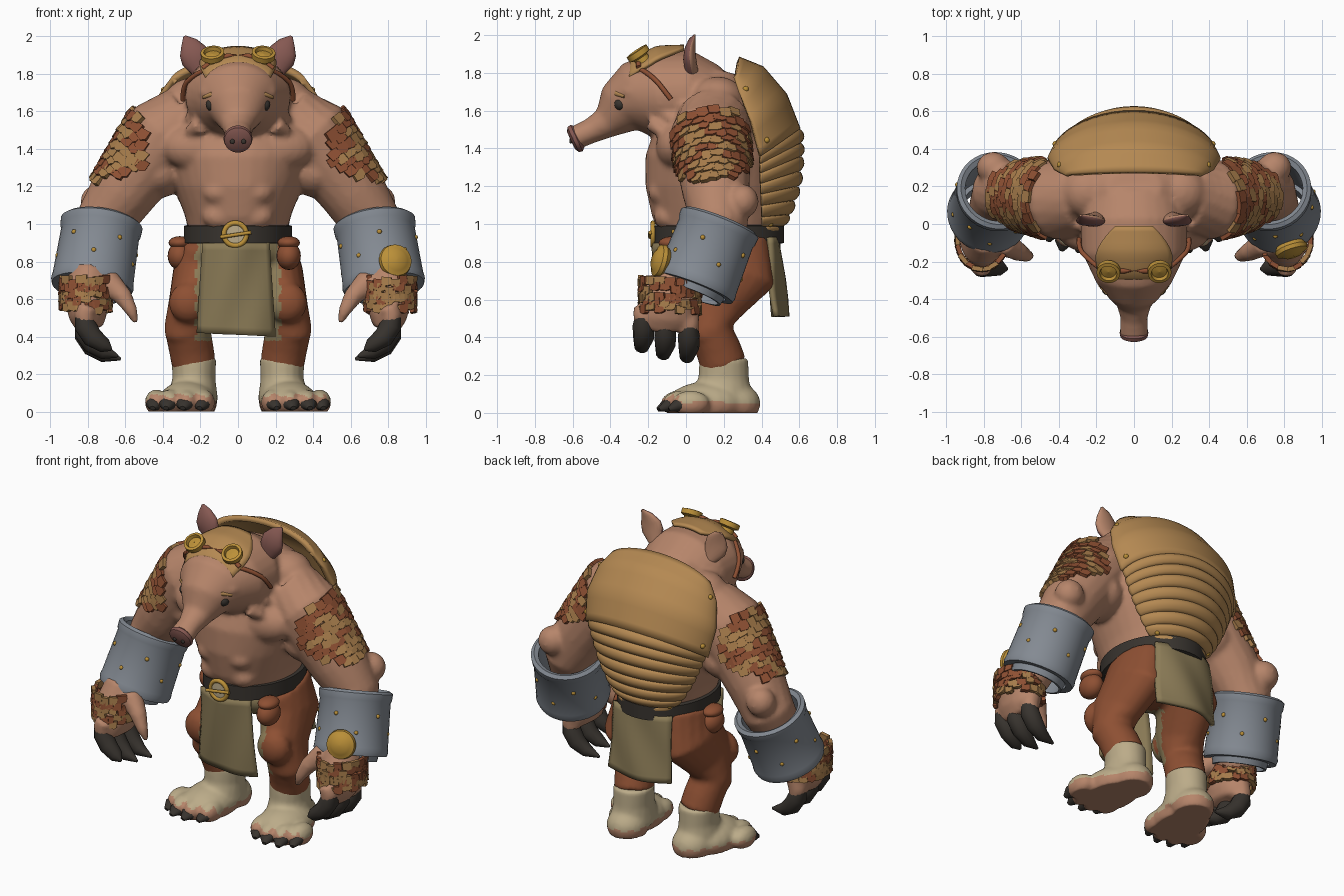
import bpy, bmesh, random
from math import sin, cos, pi
from mathutils import Vector, Matrix

random.seed(4)
if "Cube" in bpy.data.objects:
    bpy.data.objects.remove(bpy.data.objects["Cube"])

COLOURS = {
    "skin": (.47, .235, .145), "tan_leather": (.46, .25, .085), "steel": (.23, .255, .29),
    "rust_cloth": (.27, .08, .033), "olive_cloth": (.26, .2, .095), "cream_fur": (.5, .41, .25),
    "dark_claw": (.04, .034, .028), "gold": (.5, .28, .04), "pink_ear": (.24, .1, .085),
    "scale_brown": (.38, .2, .07)}
MATS = {}
for key, rgb in COLOURS.items():
    m = bpy.data.materials.new(key)
    m.use_nodes = True
    m.diffuse_color = (*rgb, 1)
    bsdf = next(n for n in m.node_tree.nodes if n.type == 'BSDF_PRINCIPLED')
    bsdf.inputs["Base Color"].default_value = (*rgb, 1)
    bsdf.inputs["Roughness"].default_value = .8
    MATS[key] = m


def make(bm, name, *cols, smooth=True):
    bmesh.ops.recalc_face_normals(bm, faces=bm.faces[:])
    me = bpy.data.meshes.new(name)
    bm.to_mesh(me)
    bm.free()
    ob = bpy.data.objects.new(name, me)
    bpy.context.collection.objects.link(ob)
    for c in cols:
        me.materials.append(MATS[c])
    if smooth:
        bpy.ops.object.select_all(action='DESELECT')
        ob.select_set(True)
        bpy.context.view_layer.objects.active = ob
        bpy.ops.object.shade_smooth_by_angle(angle=.8)
    return ob


def fuse(ob, cols, rule=None, voxel=.016, floor=False):
    """Melt overlapping forms into one soft skin, then colour it by rule."""
    mod = ob.modifiers.new("melt", 'REMESH')
    mod.mode, mod.voxel_size = 'VOXEL', voxel
    soft = ob.modifiers.new("soften", 'SMOOTH')
    soft.factor, soft.iterations = .5, 4
    dg = bpy.context.evaluated_depsgraph_get()
    me = bpy.data.meshes.new_from_object(ob.evaluated_get(dg))
    ob.modifiers.clear()
    ob.data = me
    me.materials.clear()
    for c in cols:
        me.materials.append(MATS[c])
    if floor:
        for v in me.vertices:
            v.co.z = max(v.co.z, 0)
    for p in me.polygons:
        p.use_smooth = True
        p.material_index = rule(p.center, p.normal) if rule else 0


def blob(bm, loc, size):
    mat = Matrix.Translation(loc) @ Matrix.Diagonal((*size, 1))
    bmesh.ops.create_uvsphere(bm, u_segments=20, v_segments=12, radius=1, matrix=mat)


def skin_rings(bm, rings, loop=False):
    n = len(rings[0])
    for a, b in zip(rings, rings[1:] + (rings[:1] if loop else [])):
        for i in range(n):
            bm.faces.new((a[i], a[(i + 1) % n], b[(i + 1) % n], b[i]))


def tube(bm, rows, s=1, n=18):
    """Loft ellipses along a path; rows are x, y, z, radius across, radius deep."""
    pts = [Vector((r[0] * s, r[1], r[2])) for r in rows]
    rings = []
    for i, r in enumerate(rows):
        d = (pts[min(i + 1, len(pts) - 1)] - pts[max(i - 1, 0)]).normalized()
        u = (Vector((1, 0, 0)) - d * d.x).normalized()
        w = d.cross(u)
        rings.append([bm.verts.new(pts[i] + u * r[3] * cos(k * 2 * pi / n)
                                   + w * r[-1] * sin(k * 2 * pi / n)) for k in range(n)])
    skin_rings(bm, rings)
    bm.faces.new(rings[0])
    bm.faces.new(rings[-1])


def lathe(bm, profile, mat, loop=False, n=32):
    rings = [[bm.verts.new(mat @ Vector((r * cos(k * 2 * pi / n), r * sin(k * 2 * pi / n), h)))
              for k in range(n)] for r, h in profile]
    skin_rings(bm, rings, loop)


def aim(loc, axis):
    return Matrix.Translation(loc) @ Vector(axis).to_track_quat('Z', 'Y').to_matrix().to_4x4()


def sheet(name, fn, nu, nv, col, thick):
    bm = bmesh.new()
    g = [[bm.verts.new(fn(i / nu, j / nv)) for i in range(nu + 1)] for j in range(nv + 1)]
    for a, b in zip(g, g[1:]):
        for i in range(nu):
            bm.faces.new((a[i], a[i + 1], b[i + 1], b[i]))
    mod = make(bm, name, col).modifiers.new("thickness", 'SOLIDIFY')
    mod.thickness, mod.offset = thick, 0


def lerp_rows(rows, t):
    f = min(max(t, 0), .9999) * (len(rows) - 1)
    i = int(f)
    return [a + (b - a) * (f - i) for a, b in zip(rows[i], rows[i + 1])]


# Head shape: y, z, half width, half height
HEAD = [(-.6, 1.45, .078, .062), (-.5, 1.495, .072, .067), (-.42, 1.535, .095, .085), (-.35, 1.61, .155, .145),
        (-.27, 1.66, .22, .2), (-.15, 1.68, .28, .235), (0, 1.68, .285, .24), (.13, 1.64, .25, .2)]


def head_pt(y, a, off=0):
    i = max(k for k in range(7) if HEAD[k][0] <= y)
    p, q = HEAD[i], HEAD[i + 1]
    _, z, rx, rz = [c + (d - c) * (y - p[0]) / (q[0] - p[0]) for c, d in zip(p, q)]
    return Vector((sin(a) * (rx + off), y, z + cos(a) * (rz + off)))


# Body: torso, head, arms and hands melted together
bm = bmesh.new()
tube(bm, [(0, .17, .9, .25, .28), (0, .165, 1.05, .285, .345), (0, .16, 1.2, .345, .375), (0, .165, 1.35, .4, .38),
          (0, .17, 1.5, .43, .33), (0, .18, 1.62, .39, .26), (0, .18, 1.74, .27, .19), (0, .2, 1.81, .14, .1)], n=32)
tube(bm, [(0, *r) for r in HEAD], n=28)
FINGERS = ((-.225, .035), (-.11, 0), (.015, -.015))
for s in (-1, 1):
    tube(bm, [(.28, .15, 1.54, .2), (.4, .13, 1.47, .215), (.51, .145, 1.315, .197), (.62, .16, 1.16, .178),
              (.71, .17, 1.01, .16), (.755, .07, .8, .13), (.79, -.03, .66, .12)], s)
    tube(bm, [(.79, -.03, .74, .11, .13), (.81, -.08, .62, .122, .15), (.8, -.1, .5, .1, .155),
              (.79, -.1, .44, .07, .14)], s)
    tube(bm, [(.7, -.1, .7, .07), (.61, -.15, .61, .05), (.57, -.17, .54, .035), (.54, -.17, .47, .015)], s)
    for y, dz in FINGERS:
        tube(bm, [(.8, y, .56, .055), (.82, y, .48 + dz, .055), (.81, y, .43 + dz, .05)], s)
    for loc, size in (((.2, -.04, 1.41), (.21, .12, .13)), ((.42, .15, 1.28), (.15, .19, .14)),
                      ((.75, .3, 1.12), (.09, .085, .09)), ((.24, .17, 1.66), (.15, .14, .12)),
                      ((.1, -.13, 1.17), (.09, .07, .07)), ((.1, -.1, 1.04), (.09, .07, .07)),
                      ((.15, -.3, 1.7), (.06, .045, .025))):
        blob(bm, (loc[0] * s, *loc[1:]), size)
    # Cheek tufts
    for y, z in ((-.12, 1.6), (-.06, 1.56), (-.17, 1.53)):
        tube(bm, [(.2, y, z, .05), (.26, y + .04, z - .04, .03), (.285, y + .07, z - .07, .008)], s)
fuse(make(bm, "body", "skin", smooth=False), ["skin"])

# Nose and nostrils
bm = bmesh.new()
lathe(bm, [(.001, .022), (.05, .02), (.073, .008), (.077, -.012), (.06, -.03)], aim((0, -.59, 1.45), (0, -.9, -.42)))
make(bm, "nose", "pink_ear")
bm = bmesh.new()
for s in (-1, 1):
    blob(bm, (.03 * s, -.61, 1.44), (.012, .008, .014))
make(bm, "nostrils", "dark_claw")

# Ears, eyes and brows
for s, side in ((-1, "right"), (1, "left")):
    bm = bmesh.new()
    tube(bm, [(.2, .03, 1.81, .045, .035), (.225, .02, 1.87, .075, .035), (.24, .02, 1.92, .074, .03),
              (.262, .03, 1.965, .046, .02), (.285, .045, 2.0, .008, .006)], s)
    ear = make(bm, side + "_ear", "pink_ear", "skin")
    for p in ear.data.polygons:
        p.material_index = int(p.normal.y > .3)
    bm = bmesh.new()
    blob(bm, (.138 * s, -.347, 1.635), (.034, .033, .034))
    make(bm, side + "_eye", "dark_claw")
    bm = bmesh.new()
    tube(bm, [(.09, -.38, 1.675, .008), (.14, -.365, 1.69, .016), (.185, -.325, 1.675, .008)], s)
    make(bm, side + "_brow", "tan_leather")

# Leather cap, goggles and straps
sheet("cap", lambda u, v: head_pt(-.31 + .3 * v, (u - .5) * 2 * (.88 - .56 * v ** 2), .02), 14, 10, "tan_leather", .02)
bm = bmesh.new()
for s in (-1, 1):
    lathe(bm, [(.001, -.03), (.045, -.03), (.04, .045), (.063, .055), (.063, .085), (.046, .088), (.04, .068),
               (.001, .075)], aim((.13 * s, -.215, 1.845), (.08 * s, -.55, .82)))
make(bm, "goggles", "gold")
bm = bmesh.new()
for s in (-1, 1):
    tube(bm, [(*head_pt(-.25 + .17 * k / 9, .75 + .1 * k, .012), .013) for k in range(10)], s, 8)
tube(bm, [(*head_pt(-.25, -.8 + .2 * k, .032), .014) for k in range(9)], 1, 8)
make(bm, "goggle_straps", "rust_cloth")

# Shell: centre z, centre y, half width, edge z, edge y
PLATE = [(1.87, .275, .34, 1.77, .26), (1.82, .4, .41, 1.67, .29), (1.68, .52, .445, 1.53, .345), (1.5, .59, .42, 1.36, .39)]
BANDS = [(1.5, .585, .4, 1.37, .39), (1.36, .59, .36, 1.27, .39), (1.2, .575, .31, 1.16, .395),
         (1.05, .525, .24, 1.04, .4), (.93, .455, .15, .94, .4)]


def arch(rows, u, v, bulge=0):
    zc, yc, hw, ze, ye = lerp_rows(rows, v)
    a = (u - .5) * pi
    f = max(cos(a), 0) ** 1.25
    return Vector(((hw + bulge * .5) * sin(a), ye + (yc + bulge - ye) * f, ze + (zc - ze) * f))


sheet("shell_plate", lambda u, v: arch(PLATE, u, v), 24, 12, "tan_leather", .035)
sheet("shell_bands", lambda u, v: arch(BANDS, u, v, .03 * abs(sin(v * 8 * pi)) ** .6), 24, 64, "tan_leather", .02)
bm = bmesh.new()
for u, v, rows in ((.1, .3, PLATE), (.9, .3, PLATE), (.1, .9, PLATE), (.9, .9, PLATE), (.15, .85, BANDS), (.85, .85, BANDS)):
    blob(bm, arch(rows, u, v, .025), (.016, .016, .016))
make(bm, "shell_rivets", "gold")


def tile(bm, at, out, down, w, h):
    """One ragged scale lying on the skin."""
    out = (out + down * random.uniform(-.18, .02)).normalized()
    side = out.cross(down).normalized()
    down = side.cross(out)
    pts = [at + side * a * w * random.uniform(.8, 1.15) + down * b * h * random.uniform(.8, 1.15)
           for a, b in ((-1, -1), (1, -1), (1, .6), (.3, 1), (-1, .8))]
    low, top = ([bm.verts.new(p + out * k) for p in pts] for k in (-.014, .01))
    skin_rings(bm, [low, top])
    bm.faces.new(low)
    bm.faces.new(top)
    bm.faces.ensure_lookup_table()
    pick = random.randint(0, 1)
    for f in bm.faces[-7:]:
        f.material_index = pick


for s, side in ((-1, "right"), (1, "left")):
    # Scales on the shoulder, then on the wrist
    bm = bmesh.new()
    a, b = Vector((.4 * s, .13, 1.47)), Vector((.62 * s, .16, 1.16))
    d = (b - a).normalized()
    n = (Vector((s, 0, 0)) - d * d.x * s).normalized()
    w = d.cross(n)
    for i in range(10):
        reach = .9 + .72 * sin(pi * i / 9) - .25 * i / 9
        for j in range(12):
            t = i / 9 + random.uniform(-.03, .03)
            th = (j - 5.5 + .5 * (i % 2)) * .27
            if abs(th) < reach:
                out = n * cos(th) + w * sin(th)
                tile(bm, a.lerp(b, t) + out * (.22 - .037 * t), out, d, random.uniform(.029, .036), .03)
    make(bm, side + "_shoulder_scales", "rust_cloth", "scale_brown", smooth=False)
    bm = bmesh.new()
    for i in range(5):
        for j in range(18):
            th = (j + .5 * (i % 2)) * pi / 9
            at = Vector(((.812 + .132 * cos(th)) * s, -.085 + .158 * sin(th), .69 - .034 * i + random.uniform(-.015, .015)))
            tile(bm, at, Vector((cos(th) * s, sin(th), 0)), Vector((0, 0, -1)), random.uniform(.024, .032), .024)
    make(bm, side + "_wrist_scales", "rust_cloth", "scale_brown", smooth=False)

    # Steel cuff with rivets
    frame = aim((.752 * s, .115, .84), (-.05 * s, .125, .32))
    bm = bmesh.new()
    lathe(bm, [(.175, -.195), (.215, -.195), (.222, -.17), (.218, -.145), (.21, .12), (.217, .135), (.22, .175),
               (.2, .19), (.175, .175), (.17, .0)], frame, True, 40)
    lathe(bm, [(.145, -.23), (.16, -.23), (.178, -.13), (.15, -.13)], frame, True)
    make(bm, side + "_cuff", "steel")
    bm = bmesh.new()
    for k in range(10):
        th, h = k * pi / 5, (.045, -.06)[k % 2]
        blob(bm, frame @ Vector((.21 * cos(th), .21 * sin(th), h)), (.013, .013, .013))
    make(bm, side + "_cuff_rivets", "gold")

    # Finger claws
    bm = bmesh.new()
    for y, dz in FINGERS:
        tube(bm, [(.825, y, .475 + dz, .046), (.815, y, .425 + dz, .058), (.775, y, .36 + dz, .055),
                  (.71, y - .01, .315 + dz, .04), (.64 + dz, y - .015, .295 + dz, .008)], s, 12)
    make(bm, side + "_claws", "dark_claw")

    # Foot with toes and toe claws
    bm = bmesh.new()
    tube(bm, [(.235, .2, .29, .12, .13), (.235, .2, .18, .115, .135), (.24, .19, .06, .135, .17)], s)
    for loc, size in (((.27, .11, .05), (.155, .21, .115)), ((.235, .26, .05), (.125, .135, .11))):
        blob(bm, (loc[0] * s, *loc[1:]), size)
    toes = ((.185, -.005), (.275, -.035), (.365, -.025), (.435, .025))
    for x, y in toes:
        blob(bm, (x * s, y, .05), (.062, .1, .068))
    fuse(make(bm, side + "_foot", "cream_fur", smooth=False), ["cream_fur", "skin"],
         lambda c, nrm: int(c.z < (.085 if c.y < -.04 else .055) + .012 * sin(c.x * 60 + c.y * 50)), .014, True)
    bm = bmesh.new()
    for x, y in toes:
        tube(bm, [(x, y - .03, .045, .05, .038), (x + .012, y - .075, .038, .045, .034), (x + .02, y - .115, .018, .015, .012)], s, 12)
    make(bm, side + "_toe_claws", "dark_claw")

# Belt pouches
for name, x, y in (("right_pouch", -.31, .17), ("left_pouch", .27, -.07)):
    bm = bmesh.new()
    blob(bm, (x, y, .83), (.065, .085, .075))
    blob(bm, (x, y, .9), (.06, .075, .035))
    make(bm, name, "rust_cloth")

# Round ornament on the left cuff
bm = bmesh.new()
lathe(bm, [(.001, .035), (.045, .033), (.06, .022), (.085, .012), (.09, -.01), (.07, -.04)], aim((.84, -.14, .805), (.3, -.9, .25)))
make(bm, "cuff_ornament", "gold")

# Trousers
bm = bmesh.new()
blob(bm, (0, .2, .85), (.29, .29, .15))
for s in (-1, 1):
    tube(bm, [(.16, .21, .88, .14, .23), (.205, .24, .73, .145, .235), (.245, .13, .58, .125, .18),
              (.27, .125, .44, .125, .12), (.25, .17, .34, .12, .12), (.235, .2, .25, .118, .125)], s)
    blob(bm, (.26 * s, .0, .58), (.11, .08, .11))
    blob(bm, (.28 * s, .11, .41), (.11, .1, .06))
fuse(make(bm, "trousers", "rust_cloth", smooth=False), ["rust_cloth", "olive_cloth"],
     lambda c, nrm: int(nrm.y < -.2 and c.z > .38 and abs(c.x) < .225 + .012 * sin(c.z * 70)))

# Apron flaps front and back
sheet("front_apron", lambda u, v: Vector(((u - .5) * (.35 + .06 * v) - .01, -.165 + .03 * v + .06 * (2 * u - 1) ** 2
      + .008 * sin(u * 9 + v * 4), .9 - .48 * v - .02 * u * v)), 14, 12, "olive_cloth", .022)
sheet("back_apron", lambda u, v: Vector(((u - .5) * (.41 + .03 * v), .49 + .04 * v - .06 * (2 * u - 1) ** 2
      + .008 * sin(u * 8 + v * 5), .93 - .42 * v)), 14, 12, "olive_cloth", .025)

# Belt and buckle
bm = bmesh.new()
lathe(bm, [(.95, -.05), (1.03, -.045), (1.03, .045), (.95, .05)],
      Matrix.Translation((0, .175, .945)) @ Matrix.Diagonal((.28, .335, 1, 1)), True, 48)
make(bm, "belt", "dark_claw")
bm = bmesh.new()
front = aim((-.015, -.175, .945), (0, -1, 0))
lathe(bm, [(.06 + .014 * cos(k * pi / 4), .014 * sin(k * pi / 4)) for k in range(8)], front, True)
tube(bm, [(-.095, -.19, .93, .01), (.07, -.19, .955, .01)], 1, 8)
make(bm, "buckle", "gold")
bm = bmesh.new()
lathe(bm, [(.058, -.01), (.055, .004), (.001, .006)], front)
make(bm, "buckle_face", "cream_fur")
